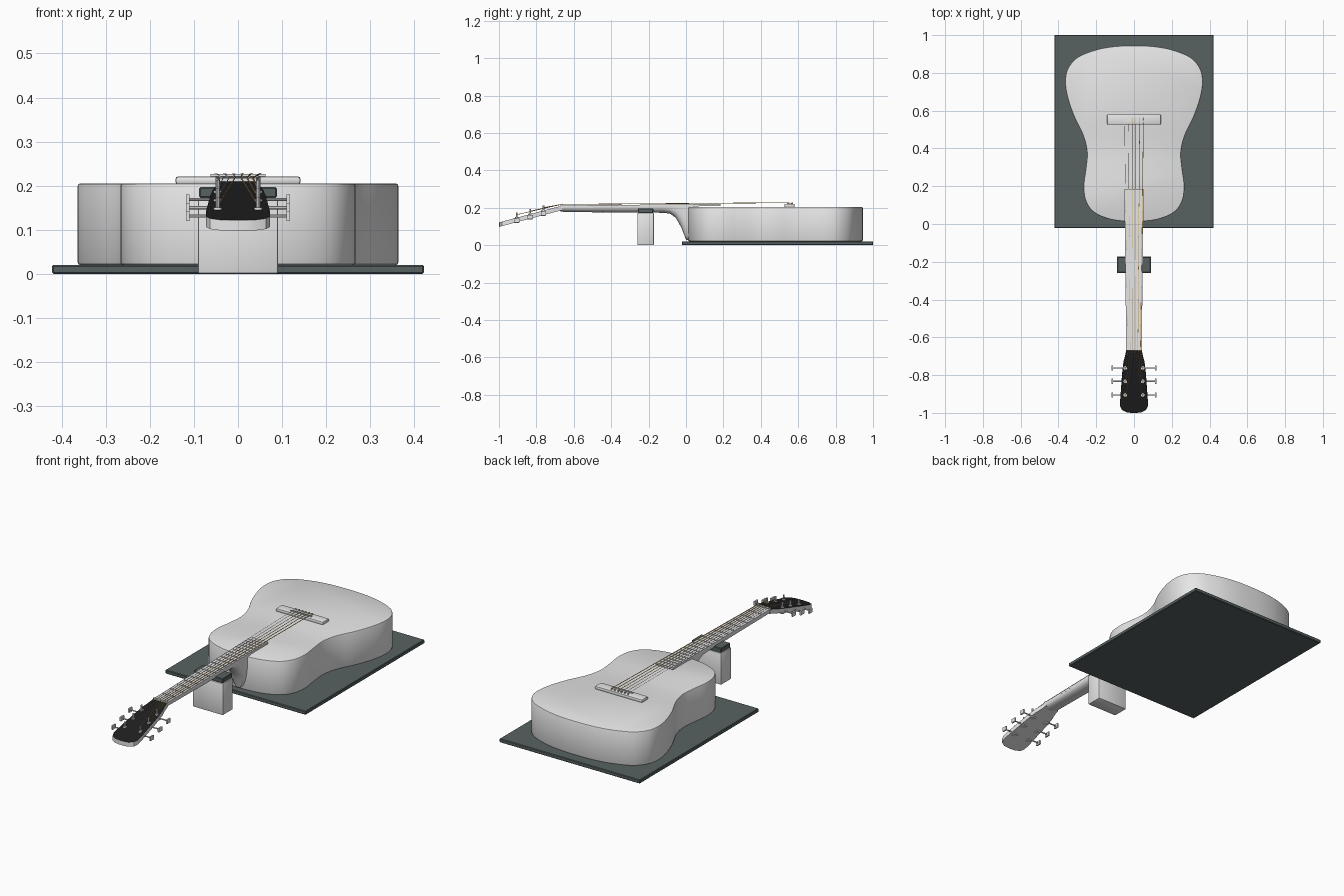
import bpy, bmesh, math
from mathutils import Vector

if "Cube" in bpy.data.objects:
    bpy.data.objects.remove(bpy.data.objects["Cube"], do_unlink=True)


def material(name, rgb):
    m = bpy.data.materials.new(name)
    m.use_nodes = True
    m.diffuse_color = (*rgb, 1)
    m.node_tree.nodes["Principled BSDF"].inputs["Base Color"].default_value = (*rgb, 1)
    return m


GREY = material("light grey", (0.8, 0.8, 0.8))
MAT = material("dark slate", (0.095, 0.12, 0.12))
BLACK = material("black", (0.014, 0.014, 0.014))
GOLD = material("bronze gold", (0.8, 0.5, 0.16))


def finish(name, bm, *mats, angle=35):
    bmesh.ops.recalc_face_normals(bm, faces=bm.faces)
    me = bpy.data.meshes.new(name)
    bm.to_mesh(me)
    bm.free()
    for m in mats:
        me.materials.append(m)
    ob = bpy.data.objects.new(name, me)
    bpy.context.collection.objects.link(ob)
    bpy.ops.object.select_all(action="DESELECT")
    ob.select_set(True)
    bpy.context.view_layer.objects.active = ob
    bpy.ops.object.shade_smooth_by_angle(angle=math.radians(angle))
    return ob


def add_prism(bm, outline, z0, z1):
    """Extrude a flat outline upwards."""
    face = bm.faces.new([bm.verts.new((x, y, z0)) for x, y in outline])
    new = bmesh.ops.extrude_face_region(bm, geom=[face])["geom"]
    bmesh.ops.translate(bm, vec=(0, 0, z1 - z0),
                        verts=[g for g in new if isinstance(g, bmesh.types.BMVert)])


def add_box(bm, x0, x1, y0, y1, z0, z1):
    add_prism(bm, [(x0, y0), (x1, y0), (x1, y1), (x0, y1)], z0, z1)


def add_rod(bm, a, b, r, n=8):
    a, b = Vector(a), Vector(b)
    rot = (b - a).to_track_quat("Z", "Y").to_matrix().to_4x4()
    rot.translation = (a + b) / 2
    bmesh.ops.create_cone(bm, cap_ends=True, segments=n, radius1=r, radius2=r,
                          depth=(b - a).length, matrix=rot)


def bevel_sharp(bm, width, segments=2, vertical=True):
    bmesh.ops.recalc_face_normals(bm, faces=bm.faces)
    edges = [e for e in bm.edges if e.calc_face_angle(0) > 0.9
             and (vertical or abs(e.verts[0].co.z - e.verts[1].co.z) < 1e-4)]
    bmesh.ops.bevel(bm, geom=edges, offset=width, segments=segments,
                    profile=0.5, affect="EDGES")


def spline(pts, steps):
    """Catmull-Rom curve through a closed loop of points."""
    out, n = [], len(pts)
    for i in range(n):
        p = [Vector(pts[(i + k) % n]) for k in (-1, 0, 1, 2)]
        for s in range(steps):
            t = s / steps
            q = 0.5 * (2 * p[1] + (p[2] - p[0]) * t
                       + (2 * p[0] - 5 * p[1] + 4 * p[2] - p[3]) * t ** 2
                       + (3 * p[1] - p[0] - 3 * p[2] + p[3]) * t ** 3)
            out.append((q.x, q.y))
    return out


# Mat under the body
bm = bmesh.new()
add_box(bm, -0.422, 0.422, -0.022, 1.0, 0, 0.02)
bevel_sharp(bm, 0.003, 1)
finish("floor_mat", bm, MAT)

# Body with softly rounded rims
half = [(0.1, 0.941), (0.2, 0.923), (0.3, 0.882), (0.352, 0.82), (0.364, 0.75),
        (0.352, 0.67), (0.318, 0.57), (0.27, 0.47), (0.249, 0.38), (0.256, 0.29),
        (0.267, 0.2), (0.255, 0.12), (0.21, 0.06), (0.12, 0.023)]
loop = [(0, 0.945)] + half + [(0, 0.012)] + [(-x, y) for x, y in reversed(half)]
bm = bmesh.new()
add_prism(bm, spline(loop, 5), 0.02, 0.205)
bevel_sharp(bm, 0.006, 2, vertical=False)
finish("body", bm, GREY)

# Neck rest block and pad
bm = bmesh.new()
add_box(bm, -0.091, 0.091, -0.26, -0.172, 0, 0.172)
bevel_sharp(bm, 0.005)
finish("neck_rest", bm, GREY)
bm = bmesh.new()
add_box(bm, -0.088, 0.088, -0.257, -0.175, 0.172, 0.197)
bevel_sharp(bm, 0.003, 1)
finish("rest_pad", bm, MAT)

# Neck with curved heel: half-round sections lofted along y
NUT, SADDLE = -0.66, 0.565


def half_width(y):
    return 0.041 + 0.01 * (y - NUT) / (0.185 - NUT)


def board_top(y):
    return 0.212 + 0.008 * (y - NUT) / (0.185 - NUT)


stations = [(-0.69, 0.185), (-0.65, 0.177), (-0.4, 0.175), (-0.12, 0.173), (-0.085, 0.168),
            (-0.055, 0.147), (-0.025, 0.094), (-0.01, 0.055), (0.0, 0.028), (0.04, 0.024)]
bm = bmesh.new()
rings = []
for y, low in stations:
    top = board_top(y) - 0.01
    ring = []
    for k in range(13):
        a = math.pi * k / 12
        ring.append(bm.verts.new((half_width(y) * math.cos(a), y,
                                  top - (top - low) * math.sin(a) ** 0.8)))
    rings.append(ring)
for r, s in zip(rings, rings[1:]):
    for k in range(13):
        j = (k + 1) % 13
        bm.faces.new((r[k], r[j], s[j], s[k]))
bm.faces.new(rings[0])
bm.faces.new(rings[-1])
finish("neck", bm, GREY, angle=50)

# Fretboard, rising slightly toward the body
bm = bmesh.new()
w0, w1 = half_width(NUT), half_width(0.185)
add_prism(bm, [(-w0, NUT), (w0, NUT), (w1, 0.185), (-w1, 0.185)], -0.011, 0)
for v in bm.verts:
    v.co.z += board_top(v.co.y)
finish("fretboard", bm, GREY)

# Frets at equal-tempered spacing
bm = bmesh.new()
for n in range(1, 20):
    y = SADDLE - (SADDLE - NUT) * 2 ** (-n / 12)
    w, z = half_width(y), board_top(y)
    add_box(bm, -w, w, y - 0.0015, y + 0.0015, z - 0.002, z + 0.002)
finish("frets", bm, GREY)
bm = bmesh.new()
add_box(bm, -0.042, 0.042, NUT - 0.01, NUT, 0.195, 0.217)
finish("nut", bm, GREY)


# Headstock, tilted back, black on its face
def head_z(y):
    return 0.209 + (y + 0.67) * 0.265


side = [(0.041, -0.66), (0.045, -0.69), (0.056, -0.73), (0.063, -0.79), (0.073, -0.93),
        (0.073, -0.965), (0.064, -0.985), (0.04, -0.997), (0.015, -1.0)]
bm = bmesh.new()
add_prism(bm, side + [(-x, y) for x, y in reversed(side)], -0.024, 0)
for v in bm.verts:
    v.co.z += head_z(v.co.y)
bmesh.ops.recalc_face_normals(bm, faces=bm.faces)
for f in bm.faces:
    f.material_index = int(f.normal.z > 0.5)
finish("headstock", bm, GREY, BLACK)

# Tuners: post, washer, shaft and button
PEGS = (-0.762, -0.833, -0.905)
bm = bmesh.new()
for sx in (-1, 1):
    for y in PEGS:
        z, x = head_z(y), 0.046 * sx
        add_rod(bm, (x, y, z - 0.01), (x, y, z + 0.028), 0.005, 10)
        add_rod(bm, (x, y, z - 0.004), (x, y, z + 0.004), 0.0095, 12)
        add_rod(bm, (x, y, z - 0.016), (0.115 * sx, y, z - 0.016), 0.0035)
        add_box(bm, sx * 0.114 - 0.004, sx * 0.114 + 0.004, y - 0.014, y + 0.014,
                z - 0.027, z - 0.005)
        add_box(bm, x - 0.012, x + 0.012, y - 0.012, y + 0.012, z - 0.029, z - 0.022)
finish("tuners", bm, GREY)

# Bridge, saddle and pins
bm = bmesh.new()
add_box(bm, -0.142, 0.142, 0.526, 0.581, 0.203, 0.221)
bevel_sharp(bm, 0.006)
finish("bridge", bm, GREY)
bm = bmesh.new()
add_box(bm, -0.062, 0.062, 0.541, 0.547, 0.218, 0.226)
finish("saddle", bm, GREY)
bm = bmesh.new()
for i in range(6):
    x = -0.05 + 0.02 * i
    add_rod(bm, (x, 0.568, 0.215), (x, 0.568, 0.228), 0.004, 10)
finish("bridge_pins", bm, GREY)

# Strings: two plain, four wound
for name, mat, group in (("plain_strings", GREY, (0, 1)),
                         ("wound_strings", GOLD, (2, 3, 4, 5))):
    bm = bmesh.new()
    for i in group:
        t = (i - 2.5) / 2.5
        r = 0.0008 + 0.0002 * i
        peg = PEGS[i if i < 3 else 5 - i]
        path = [(0.05 * t, 0.566, 0.222), (0.05 * t, 0.544, 0.227),
                (0.034 * t, NUT - 0.005, 0.218),
                (math.copysign(0.041, t), peg, head_z(peg) + 0.016)]
        for a, b in zip(path, path[1:]):
            add_rod(bm, a, b, r, 6)
    finish(name, bm, mat)
